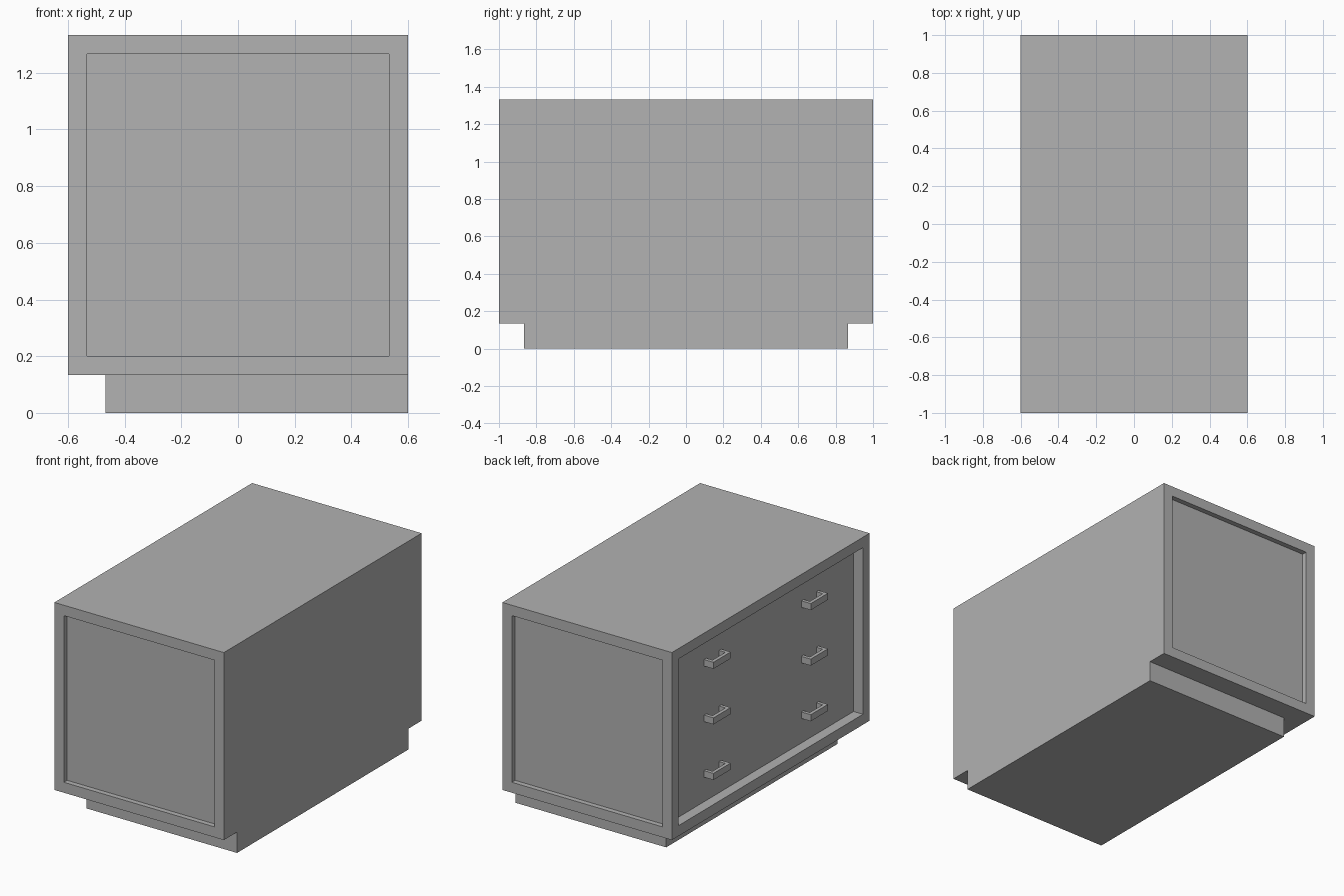
import bpy, bmesh
from mathutils import Vector, Matrix

if "Cube" in bpy.data.objects:
    bpy.data.objects.remove(bpy.data.objects["Cube"])

grey = bpy.data.materials.new("grey")
grey.diffuse_color = (0.445, 0.445, 0.445, 1)
grey.use_nodes = True
grey.node_tree.nodes["Principled BSDF"].inputs["Base Color"].default_value = grey.diffuse_color

FRAME = 0.0667


def finish(bm, name):
    bmesh.ops.recalc_face_normals(bm, faces=bm.faces)
    mesh = bpy.data.meshes.new(name)
    bm.to_mesh(mesh)
    bm.free()
    mesh.materials.append(grey)
    obj = bpy.data.objects.new(name, mesh)
    bpy.context.collection.objects.link(obj)
    return obj


def box(lo, hi):
    lo, hi = Vector(lo), Vector(hi)
    bm = bmesh.new()
    bmesh.ops.create_cube(bm, size=1, matrix=Matrix.Translation((lo + hi) / 2)
                          @ Matrix.Diagonal((hi - lo).to_4d()))
    bm.normal_update()
    return bm


def recess(bm, direction, depth):
    # Frame one side of the box and sink its panel straight in
    d = Vector(direction)
    face = max(bm.faces, key=lambda f: f.normal.dot(d) * f.calc_area())
    bmesh.ops.inset_individual(bm, faces=[face], thickness=FRAME, use_even_offset=True)
    new = bmesh.ops.extrude_discrete_faces(bm, faces=[face])["faces"][0]
    bmesh.ops.translate(bm, verts=new.verts, vec=-d * depth)
    bm.normal_update()


# Cabinet body: shallow end panels, deeper drawer side
bm = box((-0.6, -1, 0.1333), (0.6, 1, 1.3333))
recess(bm, (0, -1, 0), 0.0333)
recess(bm, (0, 1, 0), 0.0333)
recess(bm, (-1, 0, 0), FRAME)
finish(bm, "cabinet_body")

# Plinth: set back on three sides, flush on the right
finish(box((-0.4667, -0.8667, 0), (0.6, 0.8667, 0.1333)), "plinth")


# Drawer handles: U-shaped pulls, two columns of three
def handle(y, z, name):
    half, thick, height = 0.087, 0.022, 0.042
    x0, x1 = -0.6 + FRAME, -0.6
    outline = [(x0, -half), (x1, -half), (x1, half), (x0, half),
               (x0, half - thick), (x1 + thick, half - thick),
               (x1 + thick, thick - half), (x0, thick - half)]
    bm = bmesh.new()
    face = bm.faces.new([bm.verts.new((px, y + py, z - height / 2)) for px, py in outline])
    ext = bmesh.ops.extrude_face_region(bm, geom=[face])["geom"]
    bmesh.ops.translate(bm, vec=(0, 0, height),
                        verts=[v for v in ext if isinstance(v, bmesh.types.BMVert)])
    finish(bm, name)


for col, y in enumerate((-0.492, 0.492)):
    for row in range(3):
        handle(y, 0.378 + row * 0.3556, f"drawer_handle_{col + 1}_{row + 1}")
